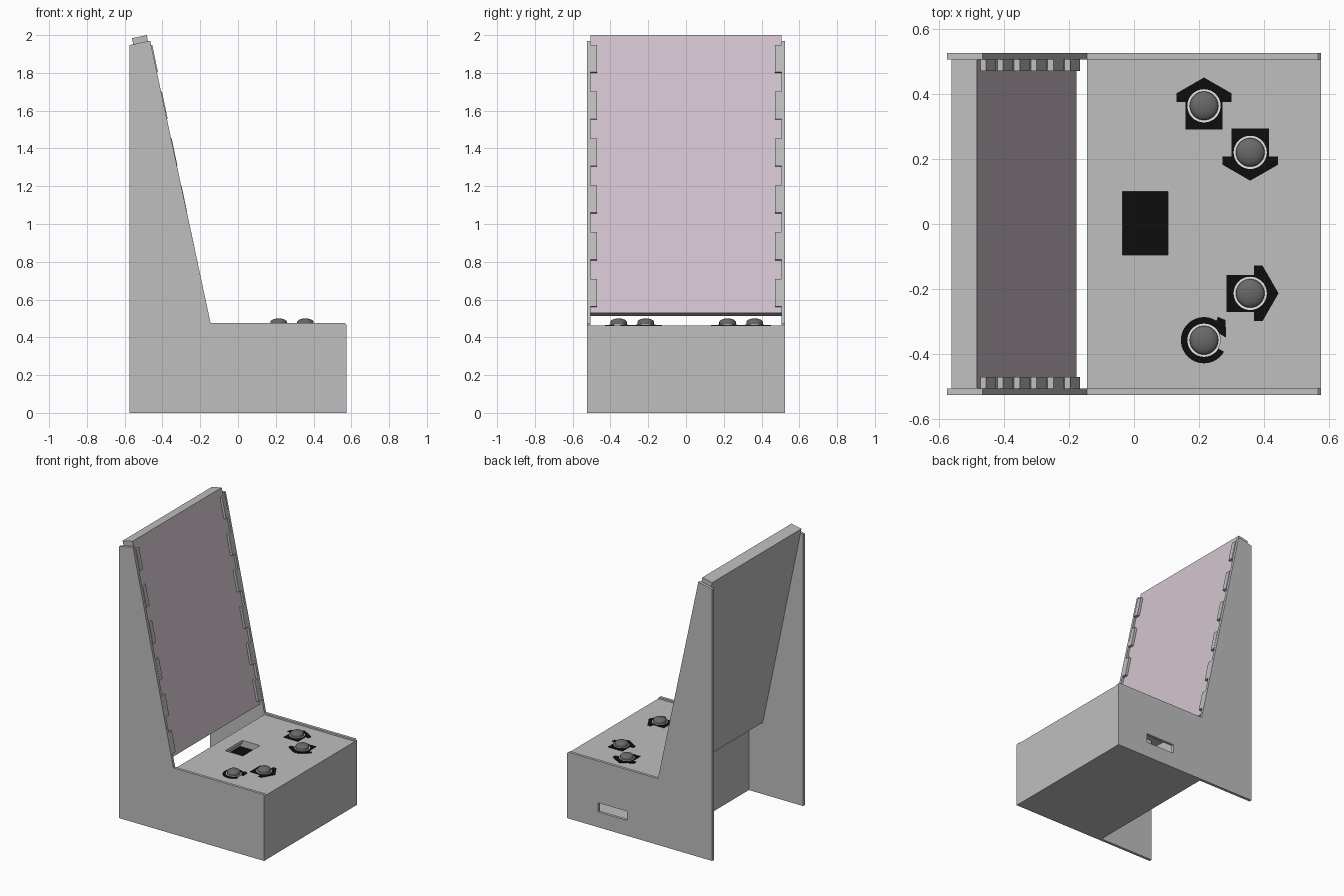
import bpy, bmesh, math
from mathutils import Vector, Matrix

cube = bpy.data.objects.get("Cube")
if cube:
    bpy.data.objects.remove(cube, do_unlink=True)


def material(name, rgb):
    m = bpy.data.materials.new(name)
    m.use_nodes = True
    m.diffuse_color = (*rgb, 1)
    m.node_tree.nodes["Principled BSDF"].inputs["Base Color"].default_value = (*rgb, 1)
    return m


GREY = material("panel grey", (0.52, 0.52, 0.52))
PINK = material("pale pink", (0.65, 0.55, 0.62))
BLACK = material("black", (0.004, 0.004, 0.004))
DARK = material("button grey", (0.14, 0.14, 0.14))
WHITE = material("ring white", (0.8, 0.8, 0.8))


def finish(name, bm, *mats):
    bmesh.ops.recalc_face_normals(bm, faces=bm.faces)
    me = bpy.data.meshes.new(name)
    bm.to_mesh(me)
    bm.free()
    for m in mats:
        me.materials.append(m)
    ob = bpy.data.objects.new(name, me)
    bpy.context.collection.objects.link(ob)
    return ob


def prism(name, points, offset, mat):
    """Extrude a closed outline of 3D points by an offset vector."""
    bm = bmesh.new()
    face = bm.faces.new([bm.verts.new(p) for p in points])
    new = bmesh.ops.extrude_face_region(bm, geom=[face])["geom"]
    verts = [v for v in new if isinstance(v, bmesh.types.BMVert)]
    bmesh.ops.translate(bm, verts=verts, vec=offset)
    return finish(name, bm, mat)


def box(name, lo, hi, mat):
    (x0, y0, z0), (x1, y1, z1) = lo, hi
    base = [(x0, y0, z0), (x1, y0, z0), (x1, y1, z0), (x0, y1, z0)]
    return prism(name, base, (0, 0, z1 - z0), mat)


def cut(target, cutter):
    cutter.hide_render = True
    cutter.hide_set(True)
    cutter.display_type = 'WIRE'
    mod = target.modifiers.new("opening", 'BOOLEAN')
    mod.operation = 'DIFFERENCE'
    mod.solver = 'EXACT'
    mod.object = cutter
    bpy.context.view_layer.objects.active = target
    bpy.ops.object.modifier_apply(modifier=mod.name)
    bpy.data.objects.remove(cutter, do_unlink=True)


# Side panels
IN, OUT = 0.505, 0.525
DECK = 0.463
outline = [(-0.575, 0), (0.575, 0), (0.575, 0.465), (0.565, 0.475),
           (-0.145, 0.475), (-0.465, 1.97), (-0.575, 1.947)]
panels = {}
for side, y in (("right", -OUT), ("left", IN)):
    panels[side] = prism(side + "_side_panel", [(x, y, z) for x, z in outline],
                         (0, OUT - IN, 0), GREY)
cut(panels["left"], box("handle_cutter", (0.1, 0.45, 0.11), (0.33, 0.6, 0.175), GREY))

# Hollow base box
box("front_panel", (0.555, -IN, 0), (0.574, IN, DECK), GREY)
box("base_back_panel", (-0.145, -IN, 0), (-0.125, IN, DECK - 0.02), GREY)
box("bottom_panel", (-0.125, -IN, 0), (0.555, IN, 0.02), GREY)
deck = box("control_deck", (-0.145, -IN, DECK - 0.02), (0.555, IN, DECK), GREY)
cut(deck, box("window_cutter", (-0.035, -0.095, 0.4), (0.105, 0.1, 0.5), GREY))
box("small_display", (-0.055, -0.115, 0.405), (0.125, 0.12, 0.415), BLACK)
for name, y in (("right", -0.115), ("left", 0.1)):
    box("display_bracket_" + name, (-0.055, y, 0.415), (0.125, y + 0.015, DECK - 0.02), GREY)

# Tilted screen box, with its front face pink
bottom, top = Vector((-0.177, 0, 0.53)), Vector((-0.483, 0, 2.0))
up = (top - bottom).normalized()
normal = Vector((up.z, 0, -up.x))
back = normal * -0.08
corners = [bottom, top, top + back, bottom + back]
screen = prism("screen_box", [p + Vector((0, -IN, 0)) for p in corners],
               (0, 2 * IN, 0), GREY)
screen.data.materials.append(PINK)
for f in screen.data.polygons:
    if f.normal.dot(normal) > 0.9:
        f.material_index = 1

# Retaining tabs along both screen edges
def on_screen(z):
    return bottom + (top - bottom) * ((z - bottom.z) / (top.z - bottom.z))


for side, y in (("right", -IN), ("left", 0.47)):
    for i in range(6):
        z = 1.8 - 0.248 * i
        a, b = on_screen(z), on_screen(z + 0.145)
        pts = [a, b, b + normal * 0.018, a + normal * 0.018]
        prism(f"{side}_screen_tab_{i + 1}", [p + Vector((0, y, 0)) for p in pts],
              (0, IN - 0.47, 0), GREY)


# Painted symbols under the buttons
def symbol(name, pts, centre, angle):
    rot = Matrix.Rotation(math.radians(angle), 4, 'Z')
    base = Vector((*centre, DECK))
    return prism(name, [base + rot @ Vector((x, y, 0)) for x, y in pts],
                 (0, 0, 0.003), BLACK)


half = [(0.057, -0.073), (0.057, 0.012), (0.085, 0.012), (0.085, 0.038)]
arrow = half + [(0, 0.087)] + [(-x, y) for x, y in reversed(half)]
buttons = {"up": (0.215, 0.363), "down": (0.357, 0.22),
           "right": (0.357, -0.213), "turn": (0.215, -0.357)}
for key, angle in (("up", 0), ("down", 180), ("right", -90)):
    symbol(key + "_arrow", arrow, buttons[key], angle)

# Circular arrow: open ring plus a head
arc = [math.radians(40 + 290 * i / 32) for i in range(33)]
ring = [(0.071 * math.cos(a), 0.071 * math.sin(a)) for a in arc]
ring += [(0.045 * math.cos(a), 0.045 * math.sin(a)) for a in reversed(arc)]
symbol("turn_arrow", ring, buttons["turn"], 0)
symbol("turn_arrow_head", [(0.068, 0.008), (0.066, 0.062), (0.042, 0.072), (0.03, 0.03)],
       buttons["turn"], 0)


# Round push buttons with pale rims
def lathe(name, profile, centre, mat):
    bm = bmesh.new()
    vs = [bm.verts.new((r, 0, z)) for r, z in profile]
    edges = [bm.edges.new(p) for p in zip(vs, vs[1:])]
    bmesh.ops.spin(bm, geom=vs + edges, cent=(0, 0, 0), axis=(0, 0, 1),
                   angle=2 * math.pi, steps=40)
    bmesh.ops.remove_doubles(bm, verts=bm.verts, dist=0.0001)
    ob = finish(name, bm, mat)
    ob.location = (*centre, DECK)
    bpy.ops.object.select_all(action='DESELECT')
    ob.select_set(True)
    bpy.context.view_layer.objects.active = ob
    bpy.ops.object.shade_smooth_by_angle(angle=math.radians(40))


dome = [(0.044, 0), (0.044, 0.017)]
dome += [(0.044 * math.cos(t), 0.017 + 0.02 * math.sin(t))
         for t in (math.pi / 16 * k for k in range(1, 8))] + [(0, 0.037)]
rim = [(0.051, 0), (0.051, 0.006), (0.043, 0.006)]
for key, centre in buttons.items():
    lathe(key + "_button", dome, centre, DARK)
    lathe(key + "_button_rim", rim, centre, WHITE)
